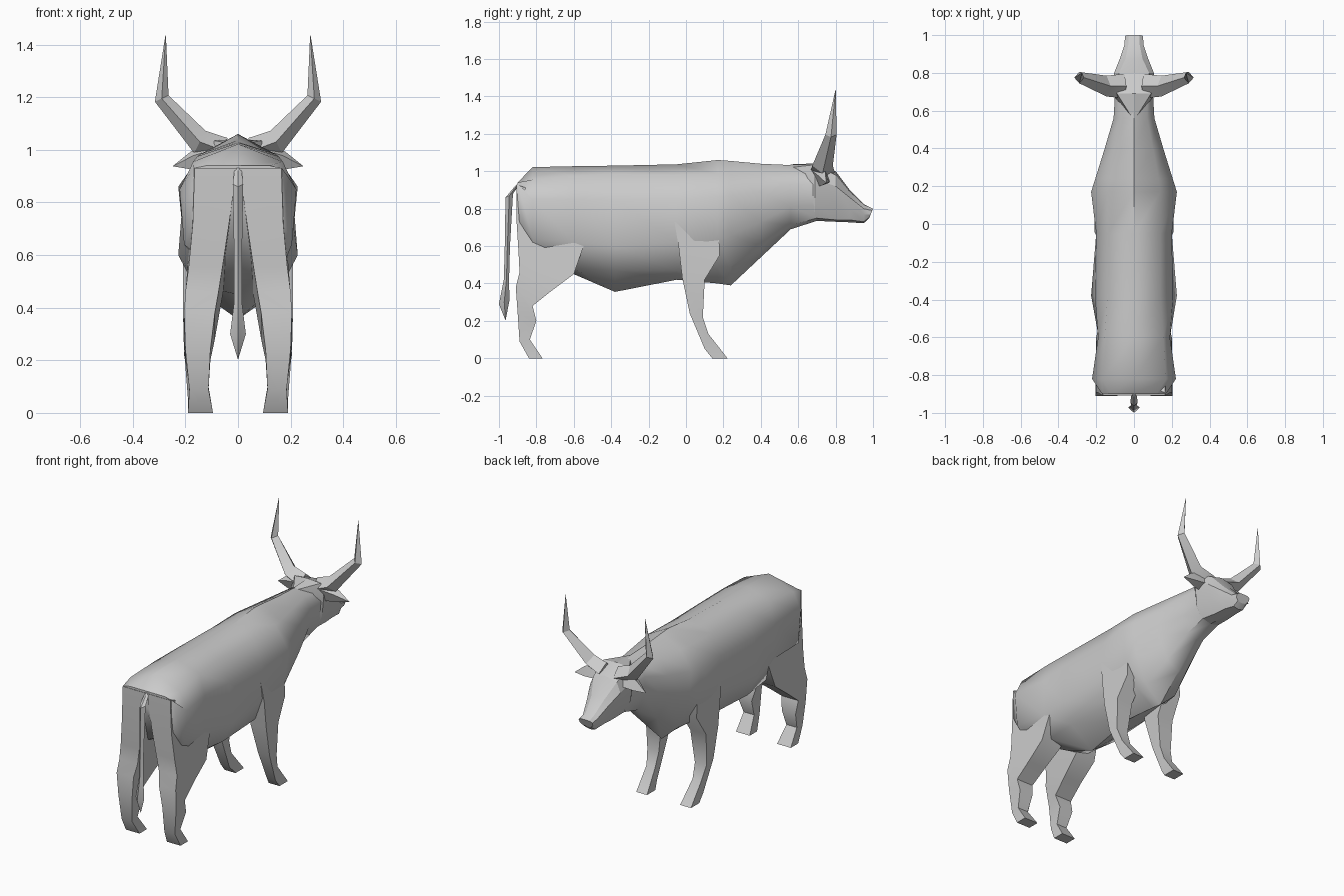
import bpy, bmesh, math
from mathutils import Vector

hide = bpy.data.materials.new("grey_hide")
hide.diffuse_color = (0.6, 0.6, 0.6, 1)


def loft(name, rings, mirrored=False, angle=25):
    """Skin a list of equal-length rings, cap the ends."""
    bm = bmesh.new()
    vr = [[bm.verts.new(p) for p in r] for r in rings]
    n = len(rings[0])
    for a, b in zip(vr, vr[1:]):
        for i in range(n):
            j = (i + 1) % n
            bm.faces.new((a[i], a[j], b[j], b[i]))
    bm.faces.new(vr[0])
    bm.faces.new(vr[-1][::-1])
    bmesh.ops.remove_doubles(bm, verts=bm.verts[:], dist=0.0005)
    bmesh.ops.recalc_face_normals(bm, faces=bm.faces[:])
    me = bpy.data.meshes.new(name)
    bm.to_mesh(me)
    bm.free()
    me.materials.append(hide)
    ob = bpy.data.objects.new(name, me)
    bpy.context.collection.objects.link(ob)
    bpy.ops.object.select_all(action='DESELECT')
    ob.select_set(True)
    bpy.context.view_layer.objects.active = ob
    bpy.ops.object.shade_smooth_by_angle(angle=math.radians(angle))
    if mirrored:
        m = ob.modifiers.new("mirror", 'MIRROR')
        m.use_mirror_merge = False
    return ob


def section(y, half, lean=0.0):
    """Symmetric cross-section from a half outline, top centre to bottom centre."""
    pts = half + [(-x, z) for x, z in half[-2:0:-1]]
    top = half[0][1]
    return [(x, y + lean * (top - z), z) for x, z in pts]


def limb_ring(z0, y0, z1, y1, x0, x1, x2=None):
    """Four-sided limb slice: back edge (y0, z0), front edge (y1, z1), x2 = front outer x."""
    return [(x0, y0, z0), (x1, y0, z0), (x2 or x1, y1, z1), (x0, y1, z1)]


# Trunk and neck
loft("body", [
    section(-0.90, [(0, .94), (.12, .94), (.168, .93), (.168, .74), (.05, .72), (0, .80)]),
    section(-0.82, [(0, 1.022), (.17, .955), (.222, .85), (.205, .64), (.11, .56), (0, .62)]),
    section(-0.60, [(0, 1.027), (.155, .975), (.19, .85), (.187, .62), (.14, .48), (0, .45)]),
    section(-0.38, [(0, 1.03), (.14, .985), (.207, .85), (.227, .60), (.16, .47), (0, .355)]),
    section(-0.05, [(0, 1.037), (.14, .98), (.20, .85), (.20, .62), (.14, .47), (0, .42)]),
    section(0.17, [(0, 1.06), (.14, .985), (.227, .86), (.205, .64), (.12, .49), (0, .40)]),
    section(0.24, [(0, 1.055), (.13, .985), (.205, .87), (.185, .66), (.11, .49), (0, .39)]),
    section(0.40, [(0, 1.04), (.10, .99), (.155, .89), (.145, .73), (.08, .60), (0, .54)]),
    section(0.56, [(0, 1.033), (.07, .995), (.108, .93), (.10, .81), (.06, .71), (0, .69)]),
    section(0.70, [(0, 1.01), (.07, .98), (.10, .93), (.09, .82), (.06, .75), (0, .735)]),
], angle=50)

# Head with poll, brow, muzzle and chin
loft("head", [
    section(0.56, [(0, 1.037), (.008, 1.02), (.02, .97), (.03, .88), (.03, .80), (0, .76)]),
    section(0.69, [(0, 1.042), (.09, 1.035), (.112, .96), (.10, .83), (.06, .75), (0, .735)]),
    section(0.80, [(0, 1.0), (.08, .98), (.105, .92), (.085, .83), (.05, .74), (0, .73)]),
    section(0.875, [(0, .90), (.045, .89), (.075, .86), (.065, .80), (.045, .74), (0, .727)]),
    section(0.95, [(0, .825), (.03, .82), (.05, .80), (.05, .77), (.035, .73), (0, .722)]),
    section(1.0, [(0, .80), (.03, .80), (.048, .79), (.045, .77), (.03, .755), (0, .75)], -0.4),
], angle=25)

# Hind legs: haunch narrowing up to the tail root, hock, shank, hoof
loft("hind_leg", [
    limb_ring(.93, -.907, .84, -.66, .005, .165, .165),
    limb_ring(.72, -.905, .62, -.54, .034, .172, .187),
    limb_ring(.56, -.895, .45, -.60, .058, .187, .20),
    limb_ring(.46, -.89, .36, -.72, .074, .20),
    limb_ring(.38, -.91, .28, -.82, .088, .205),
    limb_ring(.24, -.90, .20, -.80, .105, .20),
    limb_ring(.09, -.89, .10, -.835, .112, .185),
    limb_ring(0, -.84, 0, -.767, .095, .19),
], True, 40)

# Front legs: shoulder, forearm, hoof
loft("front_leg", [
    limb_ring(.84, -.08, .84, .17, .10, .192, .20),
    limb_ring(.60, -.04, .55, .18, .09, .21, .20),
    limb_ring(.43, -.02, .42, .10, .10, .21),
    limb_ring(.24, .02, .22, .09, .125, .205),
    limb_ring(.05, .10, .13, .12, .13, .19),
    limb_ring(0, .14, 0, .222, .115, .19),
], True, 40)


def spike_ring(c, u, v):
    """Diamond slice around a centre with half axes u and v."""
    c, u, v = Vector(c), Vector(u), Vector(v)
    return [c + u, c + v, c - u, c - v]


# Horns: root, elbow, upright tip
loft("horn", [
    spike_ring((.05, .73, .995), (0, .065, 0), (-.01, 0, .05)),
    spike_ring((.145, .73, 1.03), (0, .055, 0), (-.022, 0, .042)),
    spike_ring((.29, .775, 1.195), (0, .03, 0), (-.026, 0, .012)),
    spike_ring((.275, .80, 1.435), (0, .001, 0), (-.001, 0, 0)),
], True)

# Ears: broad leaf under each horn
loft("ear", [
    spike_ring((.08, .72, .975), (0, .05, -.03), (.01, .015, .055)),
    spike_ring((.17, .735, .958), (0, .03, -.02), (.01, .01, .035)),
    spike_ring((.247, .75, .938), (0, .001, 0), (0, 0, .001)),
], True)

# Tail with tuft
loft("tail", [
    spike_ring((0, -.895, .935), (.012, 0, 0), (0, .02, .015)),
    spike_ring((0, -.945, .87), (.02, 0, 0), (0, .02, .01)),
    spike_ring((0, -.955, .60), (.015, 0, 0), (0, .014, 0)),
    spike_ring((0, -.96, .42), (.015, 0, 0), (0, .014, 0)),
    spike_ring((0, -.972, .30), (.03, 0, 0), (0, .028, .01)),
    spike_ring((0, -.965, .205), (.001, 0, 0), (0, .001, 0)),
])
